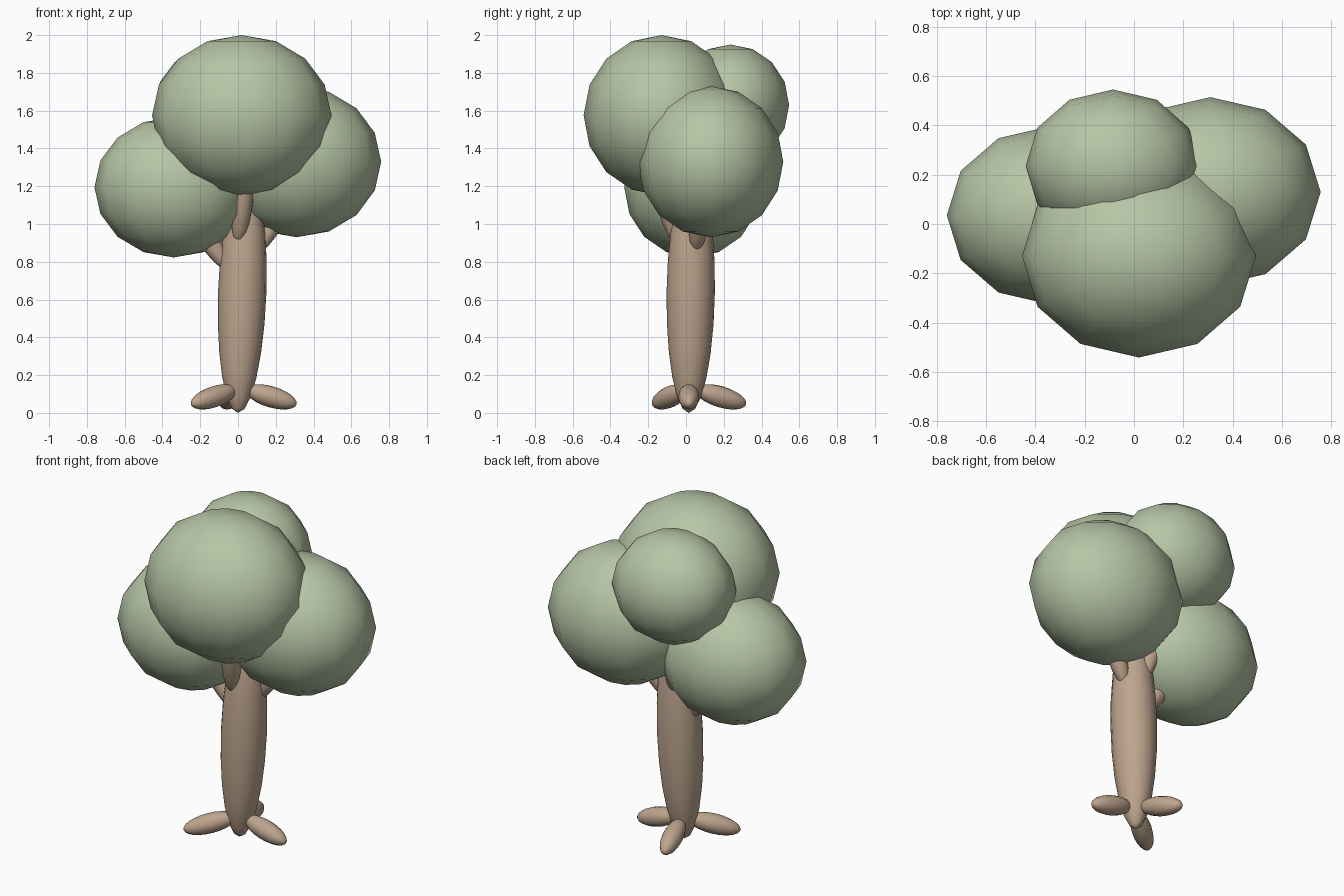
import bpy
from mathutils import Vector

cube = bpy.data.objects.get("Cube")
if cube:
    bpy.data.objects.remove(cube, do_unlink=True)


def make_material(name, rgb):
    mat = bpy.data.materials.new(name)
    mat.use_nodes = True
    color = (*rgb, 1.0)
    mat.diffuse_color = color
    mat.node_tree.nodes["Principled BSDF"].inputs["Base Color"].default_value = color
    return mat


bark = make_material("bark_brown", (0.51, 0.375, 0.27))
leaf = make_material("leaf_green", (0.47, 0.56, 0.38))


def ellipsoid(name, center, radii, mat, segments, rings, axis=None):
    """Smooth stretched sphere; its long z direction may follow an axis."""
    bpy.ops.mesh.primitive_uv_sphere_add(segments=segments, ring_count=rings, location=center)
    obj = bpy.context.object
    obj.name = name
    obj.scale = radii
    if axis is not None:
        obj.rotation_euler = Vector(axis).to_track_quat('Z', 'Y').to_euler()
    obj.data.materials.append(mat)
    bpy.ops.object.shade_smooth()
    return obj


def limb(name, start, end, radius):
    """Spindle-shaped piece of wood between two points."""
    a, b = Vector(start), Vector(end)
    ellipsoid(name, (a + b) / 2, (radius, radius, (b - a).length / 2), bark, 16, 12, b - a)


# Trunk, leaning slightly
limb("trunk", (0.0, 0.015, 0.0), (0.045, 0.035, 1.28), 0.128)

# Roots, spread around the base
limb("root_left", (0.04, 0.015, 0.125), (0.31, 0.015, 0.045), 0.056)
limb("root_back", (-0.005, 0.05, 0.125), (-0.075, 0.318, 0.045), 0.056)
limb("root_right", (-0.01, 0.0, 0.125), (-0.245, -0.17, 0.045), 0.056)

# Branches reaching into the crown
limb("branch_front", (0.0, -0.05, 0.9), (0.05, -0.16, 1.35), 0.055)
limb("branch_right", (-0.04, 0.03, 0.75), (-0.32, 0.03, 1.15), 0.055)
limb("branch_left", (0.1, 0.05, 0.85), (0.32, 0.1, 1.25), 0.055)
limb("branch_back", (0.01, 0.09, 0.9), (-0.06, 0.24, 1.42), 0.055)

# Foliage clumps
clumps = {
    "foliage_front": ((0.02, -0.13, 1.575), (0.475, 0.412, 0.425)),
    "foliage_right": ((-0.34, 0.035, 1.195), (0.42, 0.362, 0.372)),
    "foliage_left": ((0.31, 0.13, 1.33), (0.448, 0.385, 0.4)),
    "foliage_back": ((-0.085, 0.235, 1.63), (0.355, 0.311, 0.32)),
}
for name, (center, radii) in clumps.items():
    ellipsoid(name, center, radii, leaf, 12, 8)
